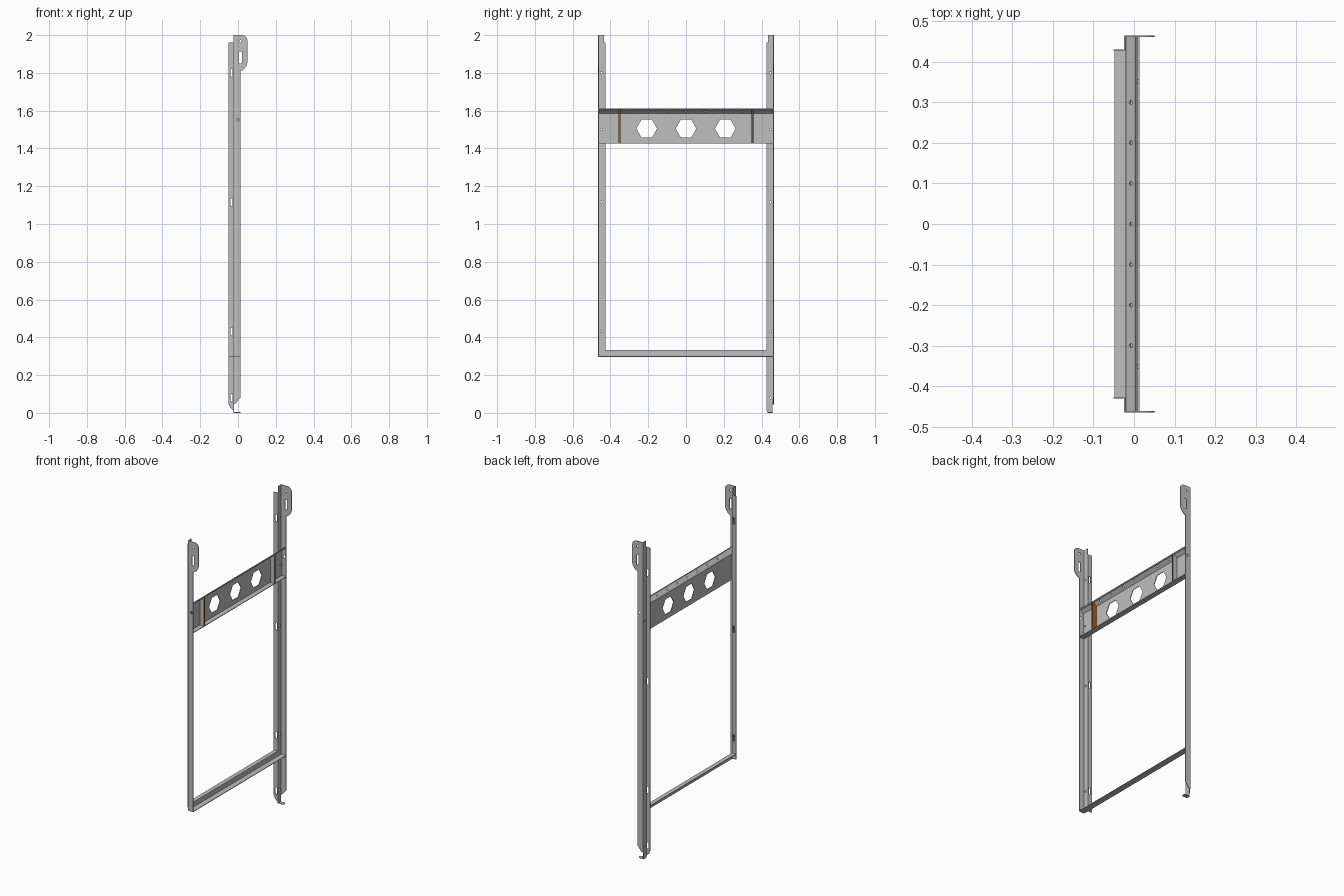
import bpy, math
from mathutils import Matrix, Vector

if "Cube" in bpy.data.objects:
    bpy.data.objects.remove(bpy.data.objects["Cube"])

T = 0.004            # sheet thickness
XB = -0.025          # fold line between web and flange
XF = 0.013           # front edge of the profiles
YO = 0.465           # outer half width
YI = 0.427           # inner half width


def material(name, rgb):
    m = bpy.data.materials.new(name)
    m.diffuse_color = (*rgb, 1)
    m.use_nodes = True
    m.node_tree.nodes["Principled BSDF"].inputs["Base Color"].default_value = m.diffuse_color
    return m


GREY = material("steel grey", (0.52, 0.52, 0.52))
DARK = material("dark grey", (0.08, 0.08, 0.08))
BROWN = material("orange brown", (0.36, 0.11, 0.008))


def ngon(u, v, r, n=10, start=0.0):
    return [(u + r * math.cos(start + 2 * math.pi * i / n),
             v + r * math.sin(start + 2 * math.pi * i / n)) for i in range(n)]


def rect(u0, v0, u1, v1):
    return [(u0, v0), (u1, v0), (u1, v1), (u0, v1)]


def sheet(name, outline, holes, origin, u, v, thick=T):
    """Flat sheet with holes, drawn in the plane spanned by u and v."""
    cu = bpy.data.curves.new(name, 'CURVE')
    cu.dimensions = '2D'
    cu.fill_mode = 'BOTH'
    cu.extrude = thick / 2
    for loop in [outline] + holes:
        sp = cu.splines.new('POLY')
        sp.points.add(len(loop) - 1)
        for p, (a, b) in zip(sp.points, loop):
            p.co = (a, b, 0, 1)
        sp.use_cyclic_u = True
    tmp = bpy.data.objects.new(name + "_curve", cu)
    bpy.context.collection.objects.link(tmp)
    dg = bpy.context.evaluated_depsgraph_get()
    me = bpy.data.meshes.new_from_object(tmp.evaluated_get(dg))
    bpy.data.objects.remove(tmp)
    bpy.data.curves.remove(cu)
    u, v = Vector(u).normalized(), Vector(v).normalized()
    m = Matrix((u, v, u.cross(v))).transposed().to_4x4()
    m.translation = origin
    me.transform(m)
    me.materials.clear()
    me.materials.append(GREY)
    for p in me.polygons:
        p.use_smooth = False
    ob = bpy.data.objects.new(name, me)
    bpy.context.collection.objects.link(ob)
    return ob


X, Y, Z = (1, 0, 0), (0, 1, 0), (0, 0, 1)
SLOT_Z = (1.80, 1.115, 0.43, 0.08)

for side, s in (("left", -1), ("right", 1)):
    long_leg = s > 0
    zb = 0.0 if long_leg else 0.297

    # outer wall with the rounded hanging plate at its top
    if long_leg:
        wall = [(XB, 0.045), (-0.012, 0.05), (XF, 0.08)]
    else:
        wall = [(XB, zb), (XF, zb)]
    wall += [(XF, 1.808), (0.03, 1.818), (0.044, 1.835), (0.05, 1.855)]
    wall += [(0.02 + 0.03 * math.cos(a), 1.97 + 0.03 * math.sin(a))
             for a in [math.pi / 2 * i / 6 for i in range(7)]]
    wall += [(XB, 2.0)]
    sheet(side + "_upright_wall", wall,
          [rect(0.006, 1.85, 0.02, 1.912), ngon(0.013, 1.967, 0.007),
           ngon(0.0, 1.552, 0.008)],
          (0, s * (YO - T / 2), 0), X, Z)

    # web of the upright, with small fixing holes
    web = [(YI, zb), (YO, zb), (YO, 2.0), (YI + 0.006, 2.0),
           (YI + 0.006, 1.96), (YI, 1.96)]
    if long_leg:
        web = [(YI, 0.012), (YI + 0.006, 0), (0.457, 0), (0.457, 0.045),
               (YO, 0.045)] + web[2:]
    sheet(side + "_upright_web", [(s * a, b) for a, b in web],
          [ngon(s * 0.447, z, 0.006) for z in SLOT_Z + (1.5,) if z > zb],
          (XB + T / 2, 0, 0), Y, Z)

    # rear flange with slots along the fold
    if long_leg:
        fl = [(-0.05, 0.048), (-0.042, 0.03), (XB, 0.012)]
    else:
        fl = [(-0.05, zb), (XB, zb)]
    fl += [(XB, 1.96), (-0.05, 1.96)]
    slots = [[(-0.04, z - 0.018), (-0.028, z - 0.023),
              (-0.028, z + 0.023), (-0.04, z + 0.018)]
             for z in SLOT_Z if z > zb]
    sheet(side + "_upright_flange", fl, slots,
          (0, s * (YI + T / 2), 0), X, Z)

    # end bracket of the top beam: back plate and stiffening rib
    sheet(side + "_bracket_plate",
          rect(min(s * 0.35, s * 0.46), 1.43, max(s * 0.35, s * 0.46), 1.585),
          [ngon(s * 0.447, 1.5, 0.006)], (-0.0165, 0, 0), Y, Z, 0.003)
    rib = sheet(side + "_bracket_rib",
                [(-0.018, 1.428), (XF, 1.428), (XF, 1.606),
                 (0.003, 1.606), (-0.018, 1.588)], [],
                (0, s * 0.352, 0), X, Z, 0.011)
    rib.data.materials.append(DARK if s > 0 else BROWN)
    for p in rib.data.polygons:
        if p.normal.x > 0.9 or (s < 0 and p.normal.y > 0.9):
            p.material_index = 1

# foot tab under the long upright
sheet("foot_tab", [(XB, 0.433), (0.006, 0.433), (XF, 0.438), (XF, 0.452),
                   (0.006, 0.457), (XB, 0.457)], [], (0, 0, T / 2), X, Y)

# top beam: web with hexagonal openings, sloped upper lip, lower shelf
W = YO - T
sheet("beam_web", rect(-W, 1.425, W, 1.587),
      [ngon(y, 1.505, 0.055, 6) for y in (-0.208, 0, 0.208)]
      + [ngon(y, 1.5, 0.006) for y in (-0.447, 0.447)],
      (XB + 1.5 * T, 0, 0), Y, Z)
slope = Vector((0.026, 0, 0.024))
sheet("beam_sloped_lip", rect(-W, 0, W, slope.length),
      [ngon(y / 10, slope.length * 0.5, 0.005) for y in range(-3, 4)],
      (XB + 1.5 * T, 0, 1.585), Y, slope)
sheet("beam_lip_edge", rect(-W, 1.604, W, 1.612), [], (0.006, 0, 0), Y, Z)
sheet("beam_shelf", rect(XB + T, -W, XF, W), [], (0, 0, 1.427), X, Y)

# bottom rail: stepped profile
sheet("rail_web", rect(-W, 0.297, W, 0.332), [], (XB + T / 2, 0, 0), Y, Z)
sheet("rail_rear_flange", rect(-0.048, -YI, XB + T, YI), [],
      (0, 0, 0.33), X, Y)
sheet("rail_front_flange", rect(XB, -W, XF, W), [], (0, 0, 0.299), X, Y)
